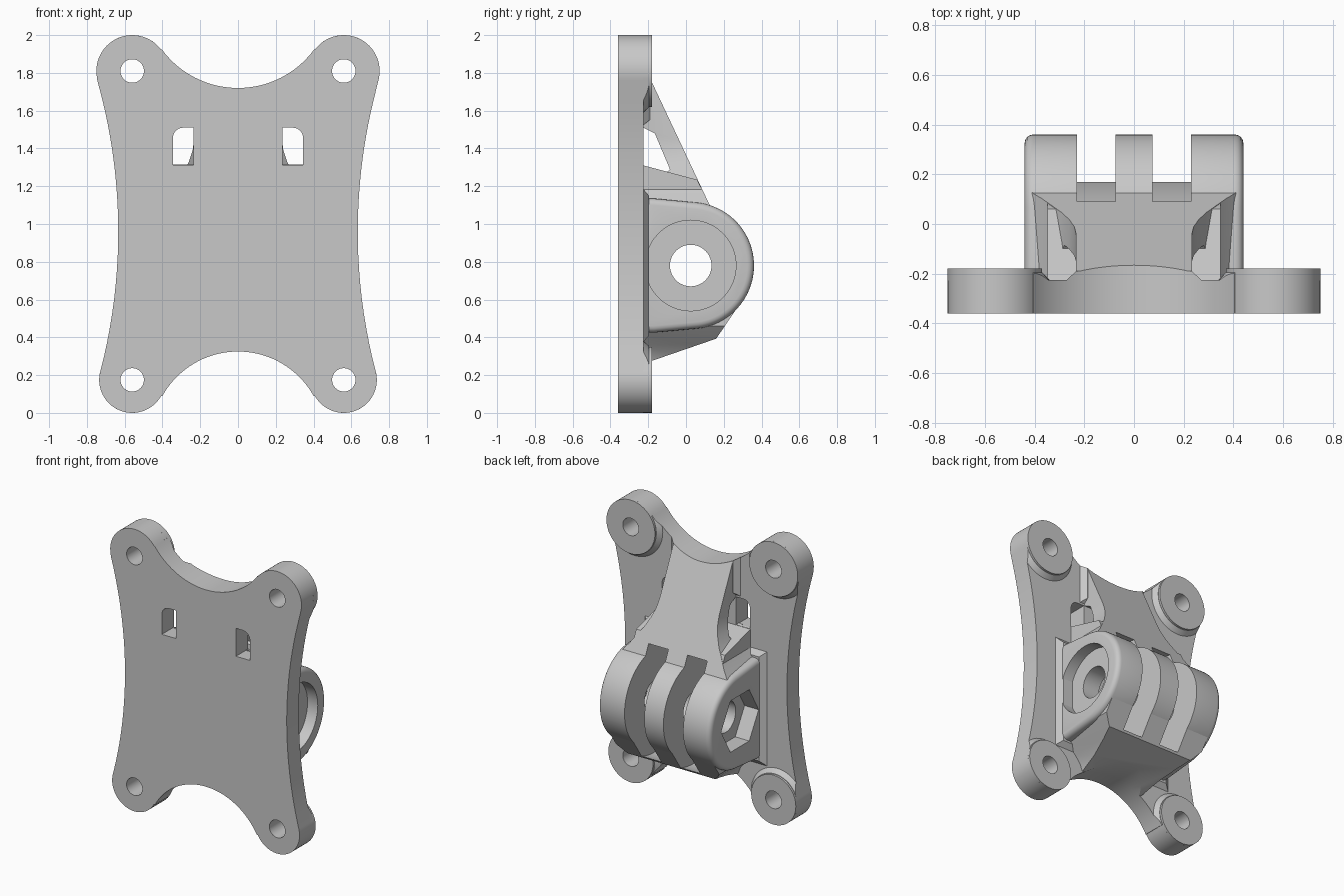
import bpy, bmesh, math

if "Cube" in bpy.data.objects:
    bpy.data.objects.remove(bpy.data.objects["Cube"], do_unlink=True)

grey = bpy.data.materials.new("plain grey")
grey.use_nodes = True
COLOUR = (0.58, 0.58, 0.58, 1)
grey.diffuse_color = COLOUR
grey.node_tree.nodes["Principled BSDF"].inputs["Base Color"].default_value = COLOUR

AXIS = (0.025, 0.78)   # pivot in y, z


def prism(name, pts, axis, a, b, scale=1.0):
    """Extrude a 2D outline along x (y, z points) or y (x, z points); scale tapers the end."""
    pts = [p for i, p in enumerate(pts) if math.dist(p, pts[i - 1]) > 0.002]
    n = len(pts)
    cx = sum(p[0] for p in pts) / n
    cy = sum(p[1] for p in pts) / n
    end = [(cx + (u - cx) * scale, cy + (v - cy) * scale) for u, v in pts]
    bm = bmesh.new()
    rings = []
    for t, ring in ((a, pts), (b, end)):
        rings.append([bm.verts.new((t, u, v) if axis == 'x' else (u, t, v)) for u, v in ring])
        bm.faces.new(rings[-1])
    for i in range(n):
        j = (i + 1) % n
        bm.faces.new((rings[0][i], rings[0][j], rings[1][j], rings[1][i]))
    bmesh.ops.recalc_face_normals(bm, faces=bm.faces)
    mesh = bpy.data.meshes.new(name)
    bm.to_mesh(mesh)
    bm.free()
    mesh.materials.append(grey)
    ob = bpy.data.objects.new(name, mesh)
    bpy.context.collection.objects.link(ob)
    return ob


def arc(c, r, a0, a1, n):
    """Points on an arc, angles in degrees."""
    return [(c[0] + r * math.cos(math.radians(a0 + (a1 - a0) * i / n)),
             c[1] + r * math.sin(math.radians(a0 + (a1 - a0) * i / n))) for i in range(n + 1)]


def circle(c, r, n=48):
    return arc(c, r, 0, 360, n)[:-1]


def rect(x0, x1, z0, z1):
    return [(x0, z0), (x1, z0), (x1, z1), (x0, z1)]


def mirror(half):
    """Close a right-hand outline by reflecting it in x."""
    return half + [(-x, z) for x, z in reversed(half) if x > 1e-4]


def apply(ob, mod):
    bpy.context.view_layer.objects.active = ob
    bpy.ops.object.modifier_apply(modifier=mod.name)


def combine(ob, tool, operation='DIFFERENCE'):
    mod = ob.modifiers.new("combine", 'BOOLEAN')
    mod.operation, mod.solver, mod.object = operation, 'EXACT', tool
    apply(ob, mod)
    bpy.data.objects.remove(tool, do_unlink=True)


def angle(p, q):
    return math.degrees(math.atan2(q[1] - p[1], q[0] - p[0]))


# Plate outline: lobed corners joined by tangent concave arcs
top_c, low_c = (0.56, 1.81), (0.56, 0.175)
TOP_R, LOW_R = 0.19, 0.175
over, under, side = (0, 2.22), (0, -0.133), (3.57, 0.96)
half = arc(over, 0.5, -90, angle(over, top_c), 20)
half += arc(top_c, TOP_R, angle(top_c, over), angle(top_c, side), 28)
half += arc(side, 2.936, angle(side, top_c) % 360, angle(side, low_c) % 360, 20)
half += arc(low_c, LOW_R, angle(low_c, side), angle(low_c, under), 28)
half += arc(under, 0.458, angle(under, low_c), 90, 20)
outline = mirror(half)


def trim(ob):
    combine(ob, prism("outline_trim", outline, 'y', -0.5, 0.6), 'INTERSECT')


def cut_slots(ob):
    """Two round slots that leave three lugs."""
    slot = sorted((p for p in circle(AXIS, 0.4, 96) if p[0] > -0.2), key=lambda p: angle(AXIS, p))
    for x0, x1 in ((-0.23, -0.075), (0.075, 0.23)):
        combine(ob, prism("lug_slot", slot, 'x', x0, x1))


def cut_tunnel(ob):
    """Strap passage between the rib and the plate."""
    pts = [(-0.26, 1.319), (-0.1, 1.276), (-0.085, 1.29), (-0.165, 1.48), (-0.225, 1.51), (-0.26, 1.51)]
    combine(ob, prism("strap_tunnel", pts, 'x', -0.45, 0.45))


parts = []

# Plate with strap windows
plate = prism("plate", outline, 'y', -0.36, -0.225)
for s in (-1, 1):
    window = [(0.236, 1.312), (0.345, 1.312)] + arc((0.29, 1.455), 0.055, 0, 90, 8) + [(0.236, 1.51)]
    combine(plate, prism("strap_window", [(s * x, z) for x, z in window], 'y', -0.5, -0.12))
parts.append(plate)

# Corner bosses with flared bases, and screw holes through everything
for s in (-1, 1):
    for label, c, r in (("upper", top_c, TOP_R), ("lower", low_c, LOW_R)):
        c = (s * c[0], c[1])
        name = label + ("_left" if s > 0 else "_right")
        boss = prism(name + "_boss", circle(c, r, 64), 'y', -0.227, -0.18)
        foot = prism(name + "_boss_foot", circle(c, r + 0.035), 'y', -0.23, -0.195, 0.85)
        trim(foot)
        for ob in (plate, boss, foot):
            combine(ob, prism("screw_hole", circle(c, 0.062, 32), 'y', -0.5, 0))
        parts += [boss, foot]

# Clevis with a round end and softened side edges
profile = [(-0.3, 0.425), (-0.17, 0.425)] + arc(AXIS, 0.335, -83, 83, 48)
profile += [(-0.17, 1.135), (-0.3, 1.135)]
clevis = prism("clevis", profile, 'x', -0.44, 0.44)
bevel = clevis.modifiers.new("soft_edges", 'BEVEL')
bevel.width, bevel.segments = 0.035, 4
bevel.limit_method, bevel.angle_limit = 'ANGLE', math.radians(60)
apply(clevis, bevel)
cut_slots(clevis)
# Pivot hole, round recess on the left, nut recess on the right
combine(clevis, prism("pivot_hole", circle(AXIS, 0.11), 'x', -0.6, 0.6))
combine(clevis, prism("round_recess", circle(AXIS, 0.24), 'x', 0.36, 0.6))
combine(clevis, prism("nut_recess", circle(AXIS, 0.21, 6), 'x', -0.6, -0.33))

# Upper rib, flaring towards the clevis, with the strap tunnel behind it
rib = prism("upper_rib", [(-0.25, 1.899), (0.13, 1.09), (0.1, 1.05), (-0.25, 1.05)], 'x', -0.5, 0.5)
flare = mirror([(0.41, 1.0), (0.41, 1.1), (0.37, 1.15), (0.33, 1.21), (0.29, 1.27),
                (0.26, 1.33), (0.24, 1.39), (0.233, 1.45), (0.233, 1.95)])
combine(rib, prism("rib_shape", flare, 'y', -0.5, 0.5), 'INTERSECT')
trim(rib)
cut_tunnel(rib)
cut_slots(rib)

# Shoulder ledge under the tunnel
ledge = [(-0.24, 1.314), (0.06, 1.234), (0.125, 1.094), (0.09, 1.06), (-0.24, 1.06)]
shoulder = prism("shoulder", ledge, 'x', -0.348, 0.348)
cut_slots(shoulder)

# Lower wedge, narrowing towards the plate
wedge = prism("lower_wedge", [(-0.24, 0.255), (0.16, 0.393), (0.27, 0.555), (0.1, 0.47), (-0.24, 0.47)],
              'x', -0.5, 0.5)
taper = mirror([(0.405, 0.7), (0.405, 0.46), (0.36, 0.41), (0.31, 0.36), (0.27, 0.31),
                (0.25, 0.26), (0.24, 0.15)])
combine(wedge, prism("wedge_shape", taper, 'y', -0.5, 0.5), 'INTERSECT')
trim(wedge)
cut_slots(wedge)

# Tapered feet that blend the clevis and rib into the plate
clevis_foot = prism("clevis_foot", rect(-0.485, 0.485, 0.37, 1.19), 'y', -0.23, -0.195, 0.9)
rib_foot = prism("rib_foot", rect(-0.275, 0.275, 1.52, 1.95), 'y', -0.23, -0.19, 0.85)
trim(rib_foot)
parts += [clevis, rib, shoulder, wedge, clevis_foot, rib_foot]

bpy.ops.object.select_all(action='DESELECT')
for ob in parts:
    ob.select_set(True)
bpy.context.view_layer.objects.active = plate
bpy.ops.object.shade_smooth_by_angle(angle=math.radians(30))
